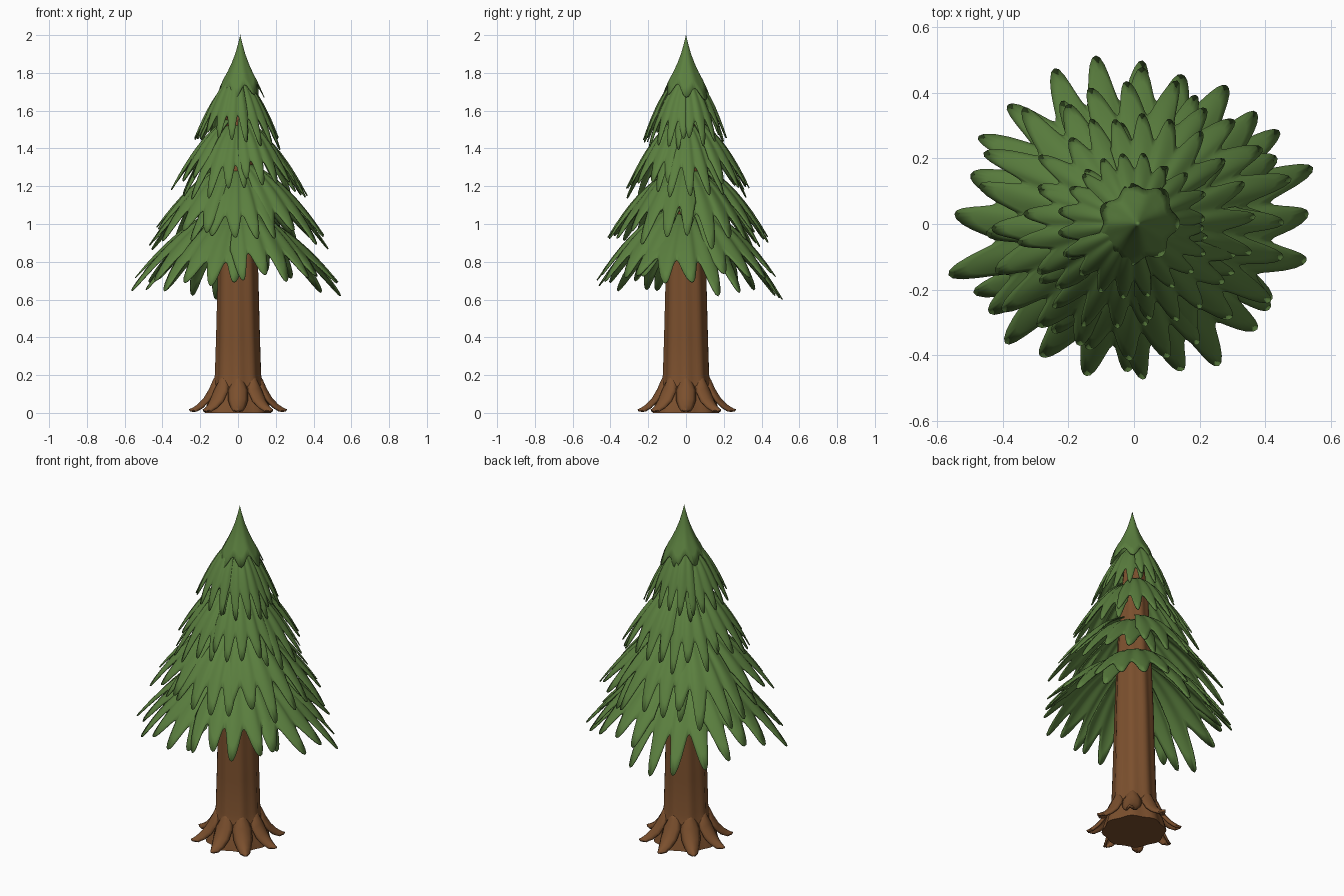
import bpy, bmesh, math, random
from math import sin, cos, pi, radians

if "Cube" in bpy.data.objects:
    bpy.data.objects.remove(bpy.data.objects["Cube"])

random.seed(11)


def material(name, rgb):
    m = bpy.data.materials.new(name)
    m.diffuse_color = (*rgb, 1)
    m.use_nodes = True
    m.node_tree.nodes["Principled BSDF"].inputs["Base Color"].default_value = m.diffuse_color
    return m


GREEN = material("needle green", (0.105, 0.215, 0.05))
BROWN = material("bark brown", (0.2, 0.08, 0.027))


def grid_object(name, mat, rows, cols, point, closed=False, thickness=0.0, caps=False):
    """Sheet or tube from point(row, col)."""
    bm = bmesh.new()
    v = [[bm.verts.new(point(i, j)) for j in range(cols)] for i in range(rows)]
    for i in range(rows - 1):
        for j in range(cols if closed else cols - 1):
            k = (j + 1) % cols
            bm.faces.new((v[i][j], v[i][k], v[i + 1][k], v[i + 1][j]))
    if caps:
        bm.faces.new(v[0][::-1])
        bm.faces.new(v[-1])
    bmesh.ops.remove_doubles(bm, verts=bm.verts, dist=1e-5)
    bmesh.ops.recalc_face_normals(bm, faces=bm.faces)
    mesh = bpy.data.meshes.new(name)
    bm.to_mesh(mesh)
    bm.free()
    mesh.materials.append(mat)
    obj = bpy.data.objects.new(name, mesh)
    bpy.context.collection.objects.link(obj)
    if thickness:
        s = obj.modifiers.new("thickness", 'SOLIDIFY')
        s.thickness = thickness
        s.offset = 0
    bpy.ops.object.select_all(action='DESELECT')
    obj.select_set(True)
    bpy.context.view_layer.objects.active = obj
    bpy.ops.object.shade_smooth_by_angle(angle=radians(40))
    return obj


# Trunk: fluted, flared at the foot, tapering up into the crown
trunk_profile = [(0.17, 0), (0.158, 0.05), (0.135, 0.12), (0.118, 0.2), (0.112, 0.4),
                 (0.104, 0.75), (0.092, 1.1), (0.076, 1.45), (0.045, 1.74)]


def trunk_point(i, j):
    r, z = trunk_profile[i]
    a = 2 * pi * j / 48
    r *= 1 + 0.04 * cos(8 * a + z)
    return r * cos(a), r * sin(a), z


grid_object("trunk", BROWN, len(trunk_profile), 48, trunk_point, closed=True, caps=True)

# Roots: pointed petals curving out from the trunk foot
root_path = [(0.108, 0.205, 0.008), (0.128, 0.17, 0.034), (0.148, 0.125, 0.050),
             (0.178, 0.075, 0.048), (0.212, 0.04, 0.036), (0.243, 0.02, 0.022),
             (0.260, 0.014, 0.006)]


def root(index, angle, scale):
    def point(i, j):
        r, z, w = root_path[i]
        r = 0.1 + (r - 0.1) * scale
        u = j / 3 - 1
        out, side = r - 0.022 * u * u, w * u
        return (out * cos(angle) - side * sin(angle),
                out * sin(angle) + side * cos(angle), max(0.008, z - 0.012 * u * u))
    grid_object(f"root_{index}", BROWN, len(root_path), 7, point, thickness=0.012)


for n in range(8):
    root(n + 1, 2 * pi * n / 8, random.uniform(0.95, 1.02))

# Branch fans: pleated drooping sheets ending in finger lobes
LOBES, PER = 5, 12


def fan(name, angle, half, r0, z0, r1, z1, lift):
    lengths = [random.uniform(0.9, 1.04) for _ in range(LOBES)]
    sway = [random.uniform(-0.05, 0.05) for _ in range(LOBES)]
    cols, rows = LOBES * PER + 1, 10
    tilt = random.uniform(-0.04, 0.04)

    def point(i, j):
        lobe = min(j // PER, LOBES - 1)
        t = 2 * (j / PER - lobe) - 1           # -1..1 across one finger
        u = 2 * j / (cols - 1) - 1             # -1..1 across the fan
        e = 0.5 - 0.5 * cos(pi * abs(t) ** 1.1)
        tip = lengths[lobe] * (1 - e) + e
        s = i / (rows - 1) * tip * (1 - 0.3 * e) * (1 - 0.12 * u * u)
        a = angle + half * u + sway[lobe] * s * (1 - e)
        r = r0 + (r1 - r0) * s
        r *= 1 + 0.04 * cos(2 * a) * s
        z = z0 - (z0 - z1) * (0.36 * s + 0.64 * s * s)
        z += lift - 0.05 * u * u * s + tilt * u * s - 0.02 * s * e
        return r * cos(a), r * sin(a), z
    grid_object(name, GREEN, rows, cols, point, thickness=0.006)


# Tiers: count, inner radius, inner height, tip radius, tip height, turn
tiers = [(6, 0.07, 1.07, 0.54, 0.645, 0.0),
         (6, 0.06, 1.30, 0.465, 0.89, 0.5),
         (6, 0.05, 1.54, 0.35, 1.16, 0.1),
         (5, 0.035, 1.77, 0.235, 1.42, 0.4)]
for t, (count, r0, z0, r1, z1, turn) in enumerate(tiers):
    for n in range(count):
        a = 2 * pi * (n + turn) / count + random.uniform(-0.07, 0.07)
        k = random.uniform(0.97, 1.04)
        fan(f"tier_{t + 1}_branch_{n + 1}", a, pi / count * 1.3, r0, z0, r1 * k, z1,
            (0.022 if n % 2 else -0.012) * (1 - 0.1 * t))

# Crown tip: concave pointed cone with a scalloped hem
cap_profile = [(0.0, 2.0), (0.006, 1.965), (0.024, 1.9), (0.045, 1.845), (0.068, 1.795),
               (0.092, 1.75), (0.115, 1.70)]


def cap_point(i, j):
    r, z = cap_profile[i]
    a = 2 * pi * j / 56
    f = i / (len(cap_profile) - 1)
    w = cos(7 * a) + 0.5 * sin(2 * a)
    r *= 1 + 0.1 * f * w
    return r * cos(a) + 0.012, r * sin(a), z - 0.03 * f * f * w


grid_object("crown_tip", GREEN, len(cap_profile), 56, cap_point, closed=True, thickness=0.005)
